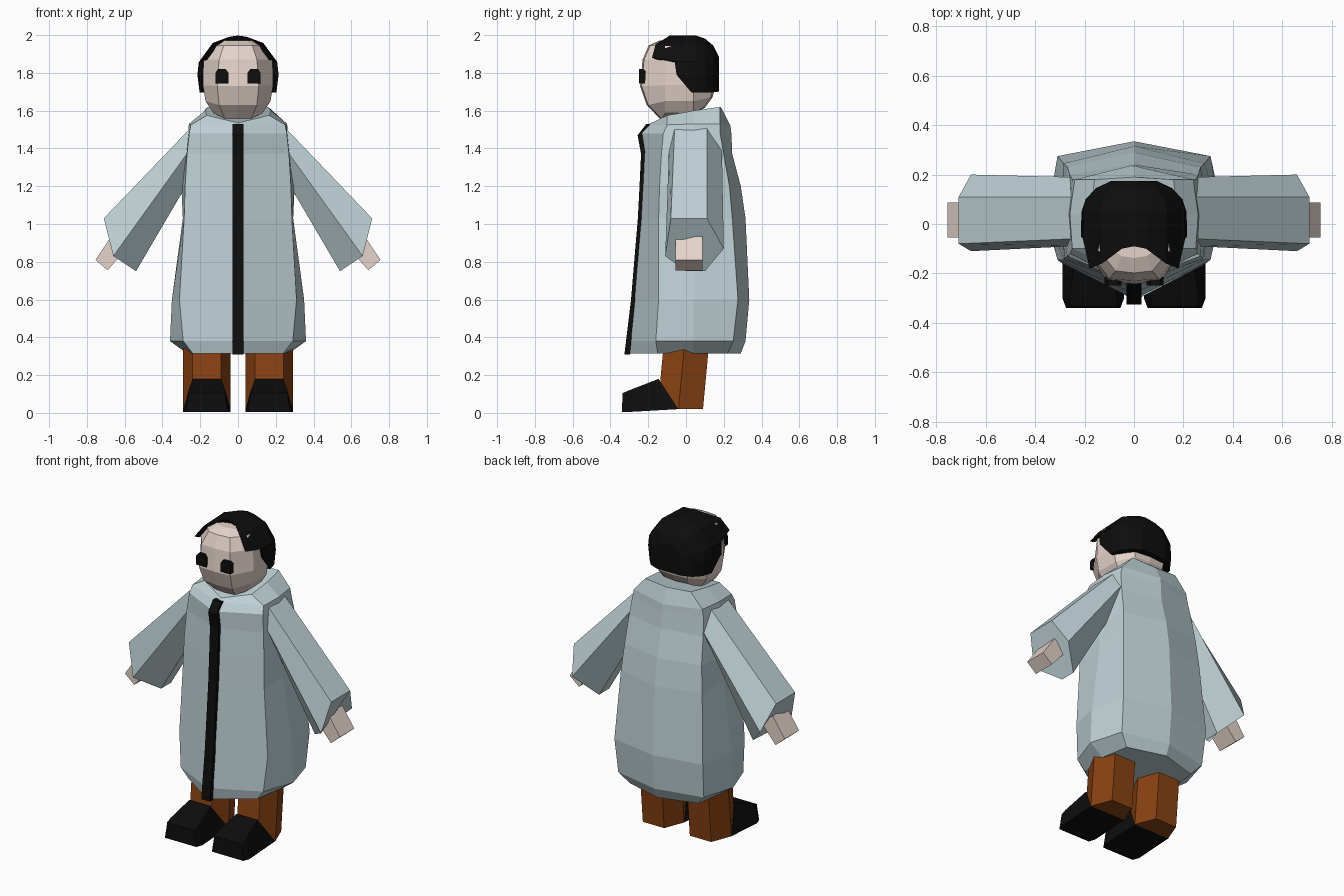
import bpy

if "Cube" in bpy.data.objects:
    bpy.data.objects.remove(bpy.data.objects["Cube"])

def material(name, rgb):
    m = bpy.data.materials.new(name)
    m.diffuse_color = (*rgb, 1)
    m.use_nodes = True
    m.node_tree.nodes["Principled BSDF"].inputs["Base Color"].default_value = m.diffuse_color
    return m

ROBE = material("pale blue grey cloth", (0.52, 0.64, 0.67))
BLACK = material("black", (0.004, 0.004, 0.004))
SKIN = material("skin", (0.78, 0.66, 0.60))
BROWN = material("brown cloth", (0.25, 0.055, 0.006))

def make(name, verts, faces, mat):
    me = bpy.data.meshes.new(name)
    me.from_pydata(verts, [], faces)
    me.materials.append(mat)
    ob = bpy.data.objects.new(name, me)
    bpy.context.collection.objects.link(ob)
    # consistent outward normals
    import bmesh
    bm = bmesh.new()
    bm.from_mesh(me)
    bmesh.ops.recalc_face_normals(bm, faces=bm.faces)
    bm.to_mesh(me)
    bm.free()
    return ob

def loft(name, rings, mat):
    """Skin a list of equal closed rings and cap both ends."""
    n = len(rings[0])
    verts = [p for r in rings for p in r]
    faces = [(k*n + i, k*n + (i+1) % n, (k+1)*n + (i+1) % n, (k+1)*n + i)
             for k in range(len(rings)-1) for i in range(n)]
    faces += [tuple(range(n)), tuple(range(len(verts)-n, len(verts)))]
    return make(name, verts, faces, mat)

def flip(rings, s):
    return [[(x*s, y, z) for x, y, z in r] for r in rings]

def mirror_ring(front, half, back):
    """Ring symmetric in x from centre front, right side points, centre back."""
    return [front] + half + [back] + [(-x, y, z) for x, y, z in reversed(half)]

# robe body: z, front y, front corner x y, side x, back corner x y, back y
BODY = [(.315, -.312, .24, -.15, .27, .24, .22, .29),
        (.38, -.305, .29, -.16, .36, .30, .25, .315),
        (.60, -.283, .31, -.145, .35, .31, .275, .335),
        (1.03, -.247, .285, -.145, .292, .285, .245, .315),
        (1.20, -.238, .28, -.14, .30, .27, .23, .29),
        (1.37, -.230, .27, -.13, .28, .26, .20, .245),
        (1.48, -.248, .258, -.12, .265, .25, .18, .24)]
rings = [mirror_ring((0, yf, z), [(xc, yc, z), (xs, .04, z), (xb, yb, z)], (0, yk, z))
         for z, yf, xc, yc, xs, xb, yb, yk in BODY]
# shoulder edge and collar
rings.append(mirror_ring((0, -.205, 1.525),
             [(.25, -.10, 1.525), (.26, .04, 1.53), (.24, .18, 1.53)], (0, .235, 1.52)))
rings.append(mirror_ring((0, -.17, 1.535),
             [(.165, -.10, 1.575), (.175, .04, 1.60), (.16, .18, 1.62)], (0, .19, 1.61)))
loft("robe_body", rings, ROBE)

# front placket strip
STRIP = [(.31, -.326), (.60, -.291), (1.03, -.255), (1.20, -.246),
         (1.37, -.238), (1.47, -.256), (1.53, -.21)]
loft("front_strip", [[(-.03, y, z), (.03, y, z), (.03, y+.03, z), (-.03, y+.03, z)]
                     for z, y in STRIP], BLACK)

# sleeves, hands, legs and shoes
SHOULDER = [(.25, -.06, 1.51), (.25, .11, 1.51), (.25, .19, 1.40),
            (.27, .10, 1.21), (.27, 0, 1.21), (.25, -.09, 1.40)]
CUFF = [(.71, -.08, 1.03), (.71, .11, 1.03), (.66, .20, .87),
        (.54, .10, .75), (.54, 0, .75), (.66, -.11, .83)]
HAND = [(.67, .935), (.755, .81), (.69, .755), (.59, .87)]
LEG = [(.09, -.15), (.24, -.15), (.29, -.04), (.24, .09), (.09, .09), (.04, -.04)]
for s, side in ((1, "left"), (-1, "right")):
    loft(side + "_sleeve", flip([SHOULDER, CUFF], s), ROBE)
    loft(side + "_hand", flip([[(x, y, z) for x, z in HAND] for y in (-.055, .088)], s), SKIN)
    loft(side + "_leg", flip([[(x, y, .02) for x, y in LEG],
                              [(x, y + .04, .45) for x, y in LEG]], s), BROWN)
    loft(side + "_shoe", flip([
        [(.055, -.34, .005), (.275, -.34, .005), (.262, -.335, .105), (.068, -.335, .105)],
        [(.04, -.30, .005), (.29, -.30, .005), (.262, -.30, .12), (.068, -.30, .12)],
        [(.04, -.04, .02), (.29, -.04, .02), (.24, -.145, .18), (.09, -.145, .18)]], s), BLACK)
    # eye: small arched plate on the face
    EYE = [(.05, 1.745), (.12, 1.745), (.12, 1.80), (.105, 1.82), (.065, 1.82), (.05, 1.80)]
    loft(side + "_eye", flip([[(x, y, z) for x, z in EYE] for y in (-.249, -.215)], s), BLACK)

# head: front z, back z, front corner x y, side x, back y
HEAD = [(1.558, 1.615, .07, -.13, .13, .09),
        (1.63, 1.67, .10, -.20, .172, .13),
        (1.73, 1.74, .11, -.235, .186, .15),
        (1.87, 1.87, .10, -.222, .183, .15),
        (1.945, 1.94, .075, -.19, .14, .10),
        (1.972, 1.97, .05, -.13, .08, .05)]
rings = []
for zf, zb, xf, yf, xs, yb in HEAD:
    zm = (zf + zb) / 2
    rings.append(mirror_ring((0, yf - .008, zf), [(xf, yf, zf), (xs, -.11, zm),
                 (xs, .04, zm), (xs*.6, yb, zb)], (0, yb + .01, zb)))
loft("head", rings, SKIN)

# hair: arch points with the y where each lock starts, skinned front to back
ARCH = [(.203, 1.695, .03), (.215, 1.79, -.05), (.208, 1.86, -.06), (.19, 1.885, -.18),
        (.135, 1.96, -.16), (.05, 1.992, -.10)]
arch = ARCH + [(0, 2.0, -.09)] + [(-x, z, y) for x, z, y in reversed(ARCH)]
TAPER = [(.05, .99), (.10, .91), (.145, .72), (.175, .42)]

def lock(x, z, y, r):
    return (x*r, y, 1.80 + (z - 1.80)*(r if z > 1.8 else .9 + .1*r))

rings = [[lock(x, z, y + .02, .85) for x, z, y in arch],
         [lock(x, z, y, 1 + min(0, y + .05)*.4) for x, z, y in arch]]
rings += [[lock(x, z, y, r) for x, z, _ in arch] for y, r in TAPER]
n = len(arch)
verts = [p for r in rings for p in r]
faces = [(k*n + i, k*n + (i+1) % n, (k+1)*n + (i+1) % n, (k+1)*n + i)
         for k in range(len(rings)-1) for i in range(n) if k or i < n-1]
faces.append(tuple(range(len(verts)-n, len(verts))))
make("hair", verts, faces, BLACK)
